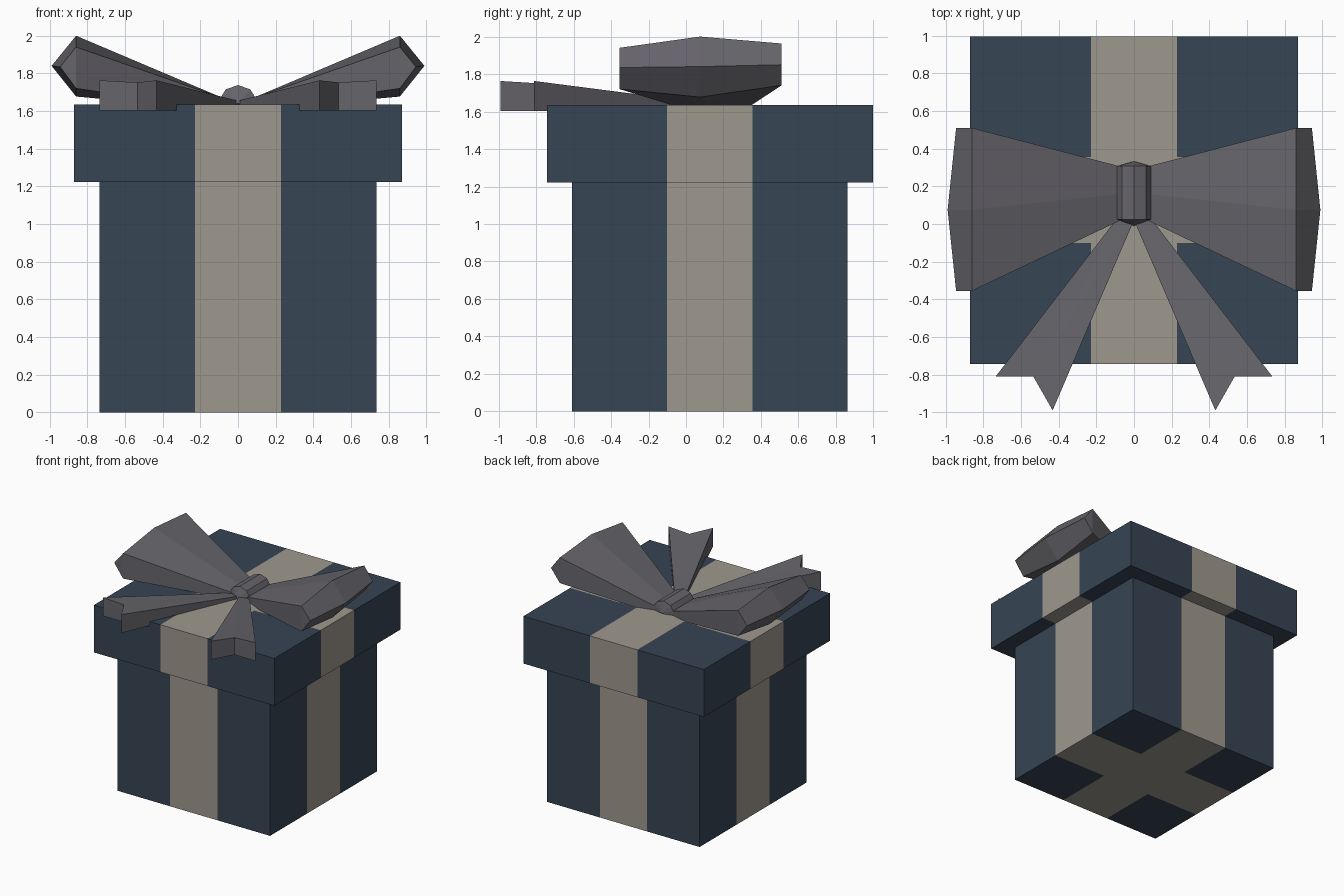
import bpy, bmesh, math
from mathutils import Vector

if "Cube" in bpy.data.objects:
    bpy.data.objects.remove(bpy.data.objects["Cube"])


def material(name, rgb):
    m = bpy.data.materials.new(name)
    m.diffuse_color = (*rgb, 1.0)
    m.use_nodes = True
    m.node_tree.nodes["Principled BSDF"].inputs["Base Color"].default_value = m.diffuse_color
    return m


NAVY = material("navy paper", (0.037, 0.058, 0.088))
BEIGE = material("beige ribbon", (0.345, 0.315, 0.270))
GREY = material("grey bow", (0.133, 0.128, 0.145))

CY = 0.127       # box centre in y
BAND = 0.228     # half width of the ribbon bands


def finish(bm, name, mats, mirror=False):
    bmesh.ops.recalc_face_normals(bm, faces=bm.faces[:])
    me = bpy.data.meshes.new(name)
    bm.to_mesh(me)
    bm.free()
    for m in mats:
        me.materials.append(m)
    ob = bpy.data.objects.new(name, me)
    bpy.context.collection.objects.link(ob)
    if mirror:
        ob.modifiers.new("mirror", 'MIRROR').use_axis[0] = True
    return ob


def banded_box(name, half, z0, z1):
    """Box cut along the ribbon edges, with the band faces coloured."""
    bm = bmesh.new()
    bmesh.ops.create_cube(bm, size=1)
    for v in bm.verts:
        v.co = Vector((v.co.x * 2 * half, CY + v.co.y * 2 * half,
                       z0 + (v.co.z + 0.5) * (z1 - z0)))
    for axis in (Vector((1, 0, 0)), Vector((0, 1, 0))):
        for s in (-BAND, BAND):
            bmesh.ops.bisect_plane(bm, geom=bm.verts[:] + bm.edges[:] + bm.faces[:],
                                   plane_co=Vector((0, CY, 0)) + axis * s, plane_no=axis)
    for f in bm.faces:
        c = f.calc_center_median()
        f.material_index = int(min(abs(c.x), abs(c.y - CY)) < BAND)
    finish(bm, name, [NAVY, BEIGE])


banded_box("box_body", 0.735, 0.0, 1.222)
banded_box("box_lid", 0.87, 1.222, 1.635)

# Bow loops: side profiles at front, middle and back, bridged and capped
# each row: inner y, outer y, tip x, top z, tip z, bottom z
stations = [(0.02, -0.355, 0.945, 1.94, 1.835, 1.72),
            (0.16, 0.075, 0.99, 2.00, 1.84, 1.677),
            (0.305, 0.51, 0.945, 1.963, 1.85, 1.74)]
bm = bmesh.new()
rings = []
for yi, yo, xt, zt, zm, zb in stations:
    pts = [(0.07, yi, 1.665), (0.86, yo, zt), (xt, yo, zm), (0.86, yo, zb), (0.07, yi, 1.605)]
    rings.append([bm.verts.new(p) for p in pts])
for a, b in zip(rings, rings[1:]):
    for i in range(5):
        j = (i + 1) % 5
        bm.faces.new((a[i], a[j], b[j], b[i]))
for r in (rings[0], rings[2]):
    bm.faces.new((r[0], r[1], r[3], r[4]))
    bm.faces.new((r[1], r[2], r[3]))
finish(bm, "bow_loops", [GREY], mirror=True)

# Bow tails: swallow-tailed strips rising towards their ends
outline = [(0.0, 0.02, 1.655), (0.09, 0.03, 1.655), (0.735, -0.81, 1.763),
           (0.535, -0.81, 1.752), (0.432, -0.99, 1.763)]
bm = bmesh.new()
top = [bm.verts.new(p) for p in outline]
low = [bm.verts.new((x, y, 1.602)) for x, y, z in outline]
for ring in (top, low):
    bm.faces.new((ring[0], ring[1], ring[3]))
    bm.faces.new((ring[1], ring[2], ring[3]))
    bm.faces.new((ring[0], ring[3], ring[4]))
for i in range(5):
    j = (i + 1) % 5
    bm.faces.new((top[i], top[j], low[j], low[i]))
finish(bm, "bow_tails", [GREY], mirror=True)

# Bow knot: faceted half-round bar with pointed ends
profile = [(-0.09, 1.62), (-0.09, 1.675), (-0.065, 1.715), (-0.0, 1.738),
           (0.065, 1.715), (0.09, 1.675), (0.09, 1.62)]
bm = bmesh.new()
ends = [[bm.verts.new((x, y, z)) for x, z in profile] for y in (0.025, 0.308)]
tips = [bm.verts.new((0, y, 1.64)) for y in (-0.01, 0.333)]
for i in range(7):
    j = (i + 1) % 7
    bm.faces.new((ends[0][i], ends[0][j], ends[1][j], ends[1][i]))
    for e, t in zip(ends, tips):
        bm.faces.new((e[i], e[j], t))
finish(bm, "bow_knot", [GREY])
